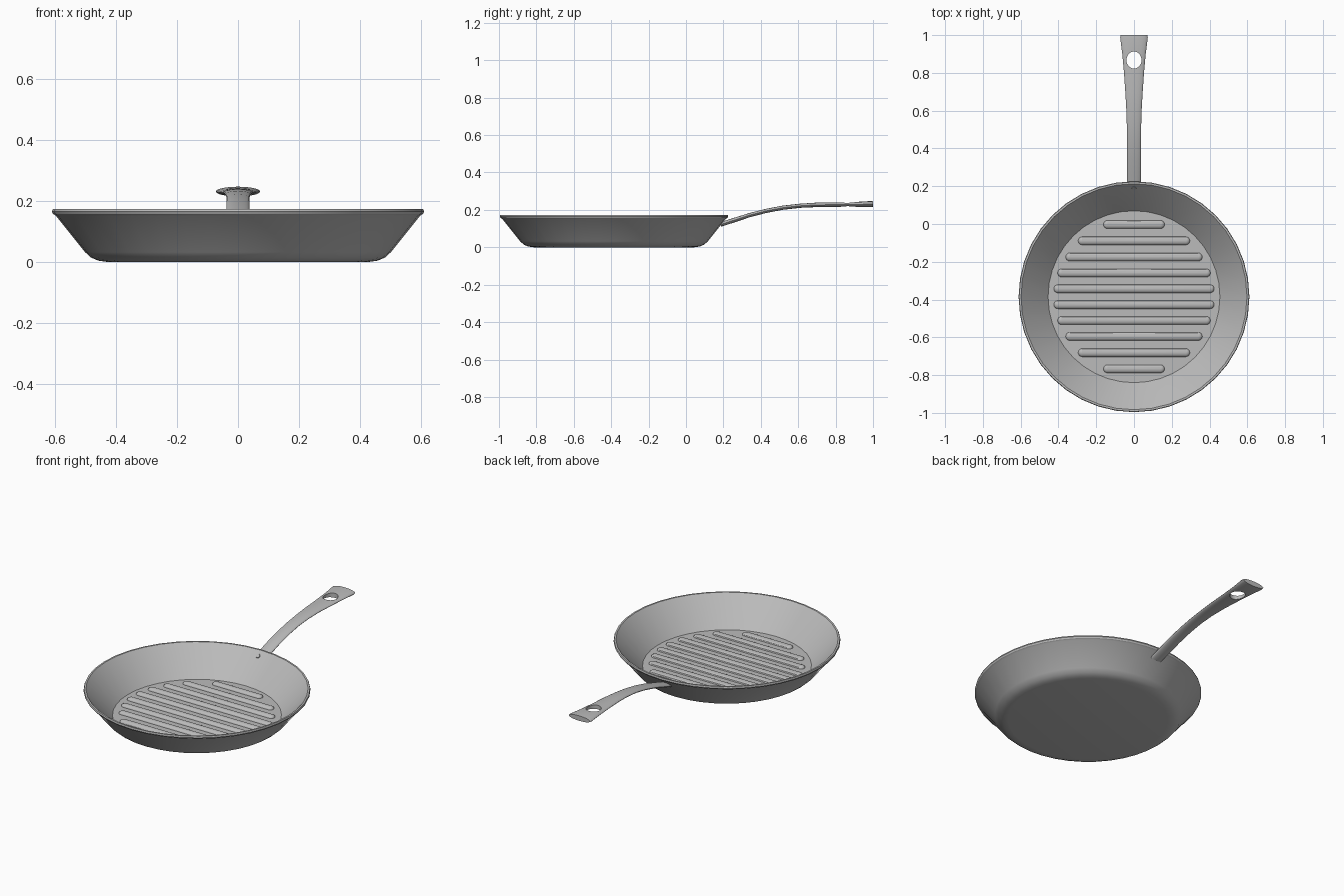
import bpy, bmesh
from math import sin, cos, pi, radians, sqrt
from mathutils import Matrix, Vector

if "Cube" in bpy.data.objects:
    bpy.data.objects.remove(bpy.data.objects["Cube"])

CENTRE_Y = -0.385

steel = bpy.data.materials.new("brushed steel grey")
steel.use_nodes = True
steel.diffuse_color = (0.5, 0.5, 0.5, 1)
steel.node_tree.nodes["Principled BSDF"].inputs["Base Color"].default_value = (0.5, 0.5, 0.5, 1)


def make_object(name, bm):
    bmesh.ops.recalc_face_normals(bm, faces=bm.faces)
    mesh = bpy.data.meshes.new(name)
    bm.to_mesh(mesh)
    bm.free()
    mesh.materials.append(steel)
    ob = bpy.data.objects.new(name, mesh)
    bpy.context.collection.objects.link(ob)
    return ob


def smooth(ob, angle=32):
    ob.data.shade_smooth()
    ob.data.set_sharp_from_angle(angle=radians(angle))


def loft(bm, rings, caps=True):
    """Bridge equal-sized closed rings of points with quads."""
    loops = [[bm.verts.new(p) for p in ring] for ring in rings]
    n = len(loops[0])
    for a, b in zip(loops, loops[1:]):
        for i in range(n):
            j = (i + 1) % n
            bm.faces.new((a[i], a[j], b[j], b[i]))
    if caps:
        bm.faces.new(loops[0][::-1])
        bm.faces.new(loops[-1])


def circle(radius, z, sides=40):
    return [(radius * cos(2 * pi * i / sides), CENTRE_Y + radius * sin(2 * pi * i / sides), z)
            for i in range(sides)]


# Pan body: outside from the base up, over the rim, down to the cooking floor
profile = [(0.43, 0), (0.458, 0.004), (0.482, 0.014), (0.502, 0.032), (0.598, 0.152),
           (0.607, 0.157), (0.611, 0.165), (0.608, 0.173), (0.598, 0.173),
           (0.592, 0.167), (0.455, 0.016)]
bm = bmesh.new()
loft(bm, [circle(r, z) for r, z in profile])
smooth(make_object("pan_body", bm))

# Grill ribs: flattened capsules, mirrored about the middle of the floor
rib_rows = [(0.042, 0.425), (0.126, 0.405), (0.21, 0.362), (0.296, 0.296), (0.382, 0.162)]
RIB_R, RIB_H = 0.022, 0.015
for row, (offset, half) in enumerate(rib_rows):
    for side, label in ((1, "back"), (-1, "front")):
        bm = bmesh.new()
        bmesh.ops.create_uvsphere(bm, u_segments=16, v_segments=12, radius=1)
        bmesh.ops.delete(bm, geom=[v for v in bm.verts if v.co.z < -0.01], context="VERTS")
        # split the dome at its middle and stretch the halves apart
        bmesh.ops.bisect_plane(bm, geom=bm.verts[:] + bm.edges[:] + bm.faces[:],
                               plane_co=(0, 0, 0), plane_no=(1, 0, 0), clear_inner=True)
        bmesh.ops.scale(bm, vec=(RIB_R, RIB_R, RIB_H), verts=bm.verts)
        bmesh.ops.translate(bm, vec=(half - RIB_R, 0, 0), verts=bm.verts)
        cut = [e for e in bm.edges if e.is_boundary
               and all(abs(v.co.x - half + RIB_R) < 1e-5 for v in e.verts)]
        new = bmesh.ops.extrude_edge_only(bm, edges=cut)["geom"]
        for v in (g for g in new if isinstance(g, bmesh.types.BMVert)):
            v.co.x = 0
        bmesh.ops.mirror(bm, geom=bm.verts[:] + bm.edges[:] + bm.faces[:],
                         axis="X", merge_dist=1e-5)
        bmesh.ops.translate(bm, vec=(0, CENTRE_Y + side * offset, 0.015), verts=bm.verts)
        smooth(make_object(f"grill_rib_{label}_{row + 1}", bm), 50)

# Handle: oval sections (y, z, half width, half thickness) along an arched path
stations = [(0.185, 0.122, 0.036, 0.012), (0.26, 0.146, 0.037, 0.012), (0.34, 0.172, 0.037, 0.011),
            (0.43, 0.195, 0.037, 0.011), (0.52, 0.212, 0.038, 0.011), (0.61, 0.222, 0.041, 0.011),
            (0.7, 0.227, 0.046, 0.012), (0.8, 0.228, 0.053, 0.012), (0.9, 0.229, 0.062, 0.013),
            (0.985, 0.231, 0.073, 0.016), (1.0, 0.231, 0.07, 0.015)]
rings = []
for i, (y, z, w, t) in enumerate(stations):
    before, after = stations[max(i - 1, 0)], stations[min(i + 1, len(stations) - 1)]
    up = Vector((0, before[1] - after[1], after[0] - before[0])).normalized()
    if y == 1.0:
        up = Vector((0, 0, 1))
    rings.append([Vector((w * cos(a), y, z)) + up * (t * sin(a))
                  for a in (2 * pi * k / 20 for k in range(20))])
bm = bmesh.new()
loft(bm, rings)
handle = make_object("handle", bm)

# Oval hanging hole near the end of the handle
bm = bmesh.new()
bmesh.ops.create_cone(bm, cap_ends=True, segments=28, radius1=1, radius2=1, depth=1)
bmesh.ops.scale(bm, vec=(0.04, 0.045, 0.2), verts=bm.verts)
bmesh.ops.translate(bm, vec=(0, 0.868, 0.23), verts=bm.verts)
cutter = make_object("hole_cutter", bm)
cutter.hide_render = True
hole = handle.modifiers.new("hanging_hole", "BOOLEAN")
hole.operation, hole.solver, hole.object = "DIFFERENCE", "EXACT", cutter
depsgraph = bpy.context.evaluated_depsgraph_get()
cut_mesh = bpy.data.meshes.new_from_object(handle.evaluated_get(depsgraph))
handle.modifiers.clear()
handle.data = cut_mesh
bpy.data.objects.remove(cutter)
smooth(handle, 40)

# Rivet head on the inner wall, lying square to the slope
wall = Vector((0, 0.592 - 0.455, 0.167 - 0.016)).normalized()
normal = Vector((0, -wall.z, wall.y))
bm = bmesh.new()
bmesh.ops.create_cone(bm, cap_ends=True, segments=20, radius1=0.014, radius2=0.011, depth=0.008)
turn = normal.to_track_quat("Z", "Y").to_matrix().to_4x4()
place = Matrix.Translation((0, CENTRE_Y + 0.574, 0.147)) @ turn
bmesh.ops.transform(bm, matrix=place, verts=bm.verts)
smooth(make_object("handle_rivet", bm))
